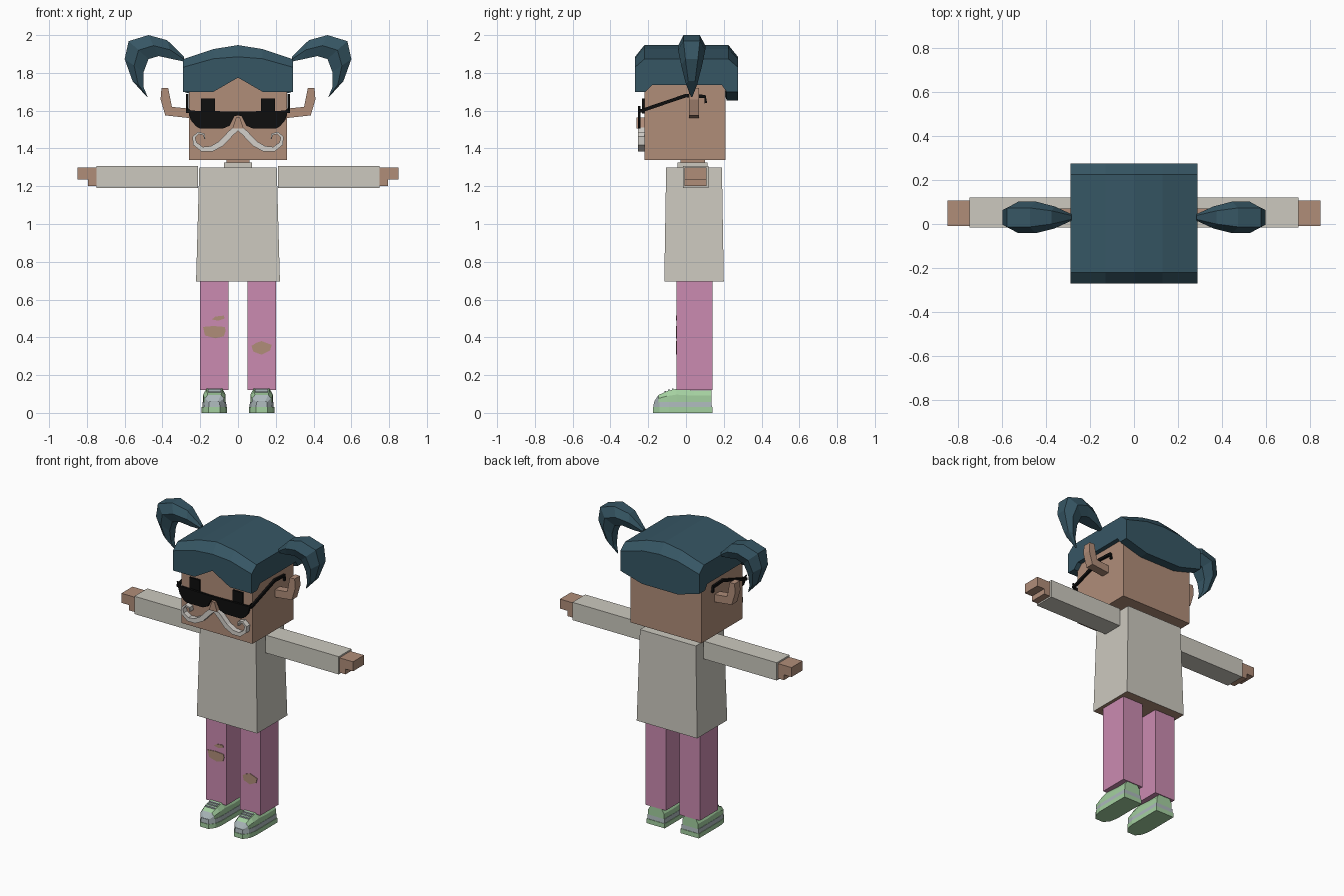
import bpy, bmesh, math

cube = bpy.data.objects.get("Cube")
if cube:
    bpy.data.objects.remove(cube, do_unlink=True)


def linear(c):
    c /= 255
    return c / 12.92 if c <= 0.04045 else ((c + 0.055) / 1.055) ** 2.4


def material(name, r, g, b):
    m = bpy.data.materials.new(name)
    m.use_nodes = True
    col = (linear(r), linear(g), linear(b), 1)
    m.diffuse_color = col
    m.node_tree.nodes["Principled BSDF"].inputs["Base Color"].default_value = col
    return m


SKIN = material("skin", 176, 141, 121)
CLOTH = material("cream cloth", 204, 201, 191)
PINK = material("pink denim", 203, 139, 177)
HAIR = material("dark teal hair", 54, 86, 100)
BLACK = material("black", 14, 14, 14)
WHISKER = material("pale whisker", 212, 208, 202)
GREEN = material("mint green", 164, 208, 160)
GREY = material("cool grey", 172, 184, 187)


def loft(name, rings, mats, rule=None, sides=(1,)):
    """Skin a list of equal rings, cap both ends; sides=(1, -1) makes a mirrored pair."""
    mats = mats if isinstance(mats, list) else [mats]
    for s in sides:
        bm = bmesh.new()
        vs = [[bm.verts.new((s * x, y, z)) for x, y, z in ring] for ring in rings]
        n = len(rings[0])
        for a, b in zip(vs, vs[1:]):
            for i in range(n):
                j = (i + 1) % n
                bm.faces.new((a[i], a[j], b[j], b[i]))
        bm.faces.new(vs[0])
        bm.faces.new(vs[-1])
        bmesh.ops.recalc_face_normals(bm, faces=bm.faces[:])
        if rule:
            for f in bm.faces:
                f.material_index = rule(f)
        label = name if len(sides) == 1 else ("left_" if s > 0 else "right_") + name
        me = bpy.data.meshes.new(label)
        bm.to_mesh(me)
        bm.free()
        for m in mats:
            me.materials.append(m)
        bpy.context.collection.objects.link(bpy.data.objects.new(label, me))


BOTH = (1, -1)


def rect(x0, x1, y0, y1, z):
    return [(x0, y0, z), (x1, y0, z), (x1, y1, z), (x0, y1, z)]


def box(name, x0, x1, y0, y1, z0, z1, mat, **kw):
    loft(name, [rect(x0, x1, y0, y1, z0), rect(x0, x1, y0, y1, z1)], mat, **kw)


def plate(name, outline, y0, y1, mat, **kw):
    loft(name, [[(x, y, z) for x, z in outline] for y in (y0, y1)], mat, **kw)


def strip(name, path, c0, c1, mat, plane):
    """Flat band along a path of (a, b, half width), from depth c0 to c1."""
    rings = []
    for i, (a, b, w) in enumerate(path):
        p, q = path[max(i - 1, 0)], path[min(i + 1, len(path) - 1)]
        da, db = q[0] - p[0], q[1] - p[1]
        k = w / math.hypot(da, db)
        u, v = -db * k, da * k
        ring = [(a + u, b + v, c0), (a + u, b + v, c1), (a - u, b - v, c1), (a - u, b - v, c0)]
        rings.append([(e, g, f) if plane == "xz" else (g, e, f) for e, f, g in ring])
    loft(name, rings, mat, sides=BOTH)


# Head, neck and nose
box("head", -.26, .26, -.22, .21, 1.34, 1.8, SKIN)
box("neck", -.06, .06, -.03, .1, 1.28, 1.35, SKIN)
box("collar", -.075, .075, -.045, .115, 1.29, 1.325, CLOTH)
plate("nose", [(-.03, 1.505), (.03, 1.505), (.01, 1.565), (-.01, 1.565)], -.262, -.215, SKIN)

# Ears
plate("ear", [(.25, 1.61), (.35, 1.62), (.37, 1.72), (.405, 1.72), (.41, 1.66),
              (.385, 1.575), (.25, 1.56)], .015, .07, SKIN, sides=BOTH)

# Hair cap: one slice per column, arched on top, pointed at the fringe, dipped at the back
rings = []
for x, fringe, nape, rim, crown in ((.29, 1.70, 1.70, 1.83, 1.873), (.13, 1.70, 1.655, 1.875, 1.926),
                                    (0, 1.775, 1.655, 1.885, 1.947)):
    rings.append([(x, -.27, fringe), (x, -.27, rim), (x, -.22, crown), (x, .225, crown),
                  (x, .275, rim), (x, .275, nape), (x, .215, nape), (x, .19, 1.735),
                  (x, -.18, 1.735), (x, -.215, fringe)])
rings += [[(-x, y, z) for x, y, z in r] for r in rings[1::-1]]
loft("hair_cap", rings, HAIR)

# Pigtails: outer x, z, inner x, z, half depth
rings = []
for ox, oz, ix, iz, h in ((.285, 1.885, .285, 1.86, .015), (.375, 1.973, .347, 1.873, .05),
                          (.474, 2.0, .42, 1.889, .072), (.579, 1.968, .474, 1.873, .072),
                          (.60, 1.873, .50, 1.804, .055), (.558, 1.756, .50, 1.724, .03),
                          (.483, 1.674, .478, 1.672, .004)):
    mx, mz = (ox + ix) / 2, (oz + iz) / 2
    rings.append([(ox, .03 - h * .6, oz), (ox, .03 + h * .6, oz), (mx, .03 + h, mz),
                  (ix, .03 + h * .6, iz), (ix, .03 - h * .6, iz), (mx, .03 - h, mz)])
loft("pigtail", rings, HAIR, sides=BOTH)

# Eyes and sunglasses
box("eye", .122, .195, -.232, -.215, 1.585, 1.665, BLACK, sides=BOTH)
plate("lens", [(0, 1.595), (.25, 1.6), (.272, 1.625), (.25, 1.55), (.222, 1.517), (.2, 1.505),
               (.08, 1.505), (.045, 1.52), (.02, 1.57), (0, 1.575)], -.255, -.24, BLACK, sides=BOTH)
strip("glasses_temple", [(-.25, 1.595, .009), (.0, 1.68, .009), (.1, 1.675, .009),
                         (.105, 1.64, .007)], .262, .276, BLACK, "yz")

# Curled moustache
strip("moustache", [(0, 1.515, .015), (.04, 1.478, .016), (.09, 1.425, .016), (.14, 1.398, .015),
                    (.19, 1.396, .013), (.228, 1.425, .011), (.234, 1.46, .008), (.21, 1.482, .006),
                    (.18, 1.475, .005), (.176, 1.45, .003)], -.255, -.215, WHISKER, "xz")

# Shirt: slightly flared, skin showing underneath
loft("shirt", [rect(-.222, .222, -.115, .2, .695), rect(-.205, .205, -.105, .19, 1.3)],
     [CLOTH, SKIN], rule=lambda f: int(f.normal.z < -.9))

# Arms and hands
box("sleeve", .212, .75, -.015, .12, 1.19, 1.308, CLOTH, sides=BOTH)
box("hand", .74, .85, -.008, .108, 1.235, 1.298, SKIN, sides=BOTH)
box("curled_fingers", .74, .795, -.008, .108, 1.2, 1.235, SKIN, sides=BOTH)

# Trouser legs and torn knees
box("leg", .05, .2, -.05, .14, .12, .72, PINK, sides=BOTH)
plate("right_knee_tear", [(-.185, .455), (-.13, .46), (-.07, .455), (-.065, .435), (-.075, .405),
                          (-.12, .395), (-.175, .41)], -.054, -.045, SKIN)
plate("right_small_tear", [(-.138, .495), (-.12, .51), (-.075, .515), (-.07, .5), (-.105, .488)],
      -.054, -.045, SKIN)
plate("left_knee_tear", [(.072, .355), (.095, .37), (.125, .38), (.178, .36), (.17, .33),
                         (.125, .308), (.08, .325)], -.054, -.045, SKIN)


# Shoes: outline with a rounded toe, stacked in bands
def sole_ring(inset, z):
    w = .067 - inset
    half = [(w, .14 - inset), (w, -.09), (w * .85, -.14), (w * .45, -.175 + inset)]
    return [(.125 + x, y, z) for x, y in half] + [(.125 - x, y, z) for x, y in reversed(half)]


loft("shoe_sole", [sole_ring(0, 0), sole_ring(0, .03)], GREEN, sides=BOTH)
loft("shoe_midsole", [sole_ring(.003, .03), sole_ring(.005, .058)], GREY, sides=BOTH)

# Shoe upper: y, half width, height
rings = []
for y, w, h in ((.135, .058, .12), (.04, .06, .118), (-.05, .06, .128), (-.1, .058, .115),
                (-.145, .05, .095), (-.168, .028, .062)):
    rings.append([(.125 - w, y, .05), (.125 - w, y, .05 + (h - .05) * .6), (.125 - w * .7, y, h),
                  (.125 + w * .7, y, h), (.125 + w, y, .05 + (h - .05) * .6), (.125 + w, y, .05)])
loft("shoe_upper", rings, [GREEN, GREY],
     rule=lambda f: int(f.calc_center_median().y < -.15), sides=BOTH)

# Laces across the instep
for i, y in enumerate((-.07, -.09, -.11)):
    z = (.125, .12, .113)[i]
    box(f"shoe_lace_{i + 1}", .09, .16, y - .005, y + .005, z - .008, z + .004, GREY, sides=BOTH)
